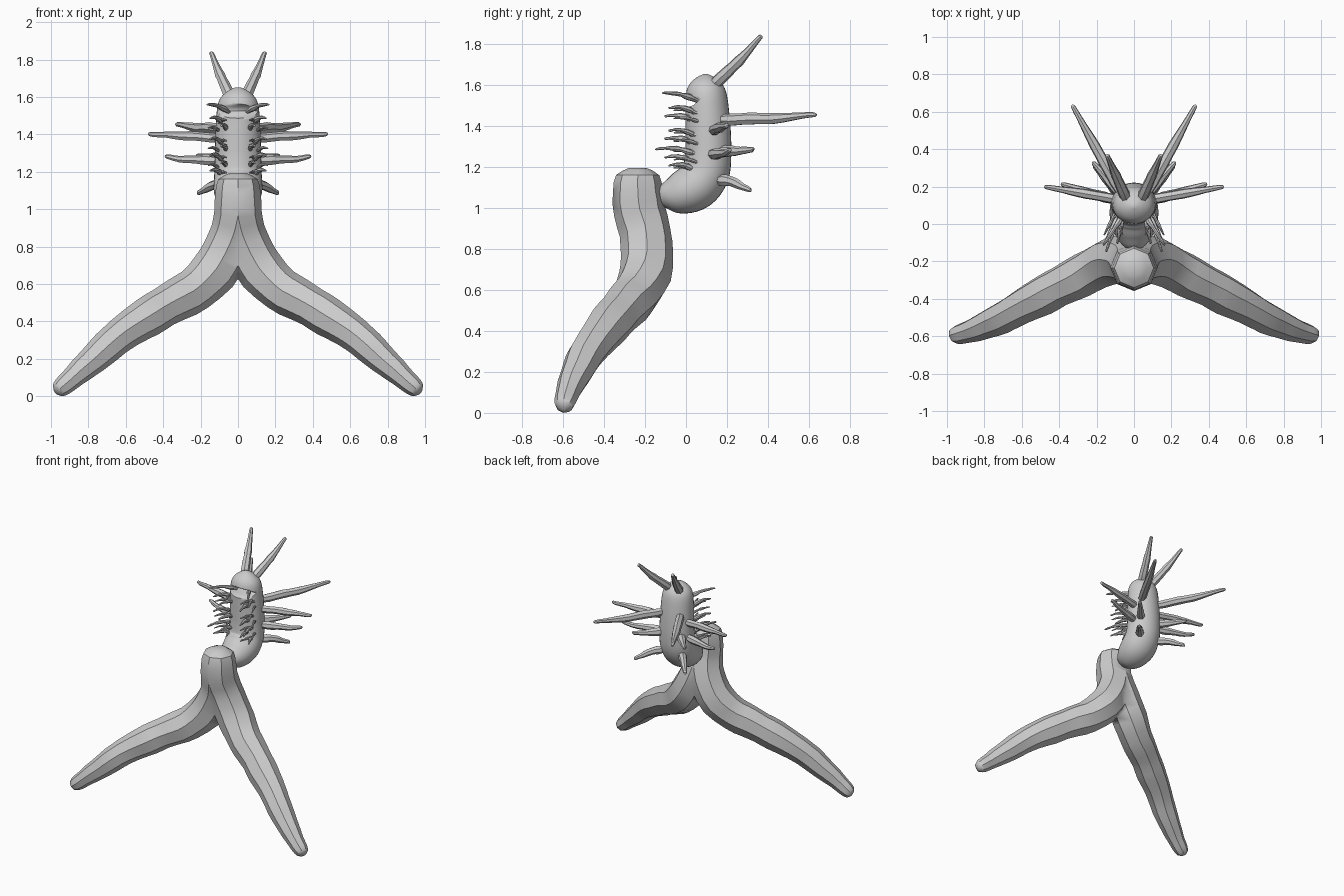
import bpy, bmesh, math, random
from mathutils import Vector

random.seed(4)
old = bpy.data.objects.get("Cube")
if old:
    bpy.data.objects.remove(old)

grey = bpy.data.materials.new("plain_grey")
grey.use_nodes = True
grey.diffuse_color = (0.6, 0.6, 0.6, 1)
grey.node_tree.nodes["Principled BSDF"].inputs["Base Color"].default_value = (0.6, 0.6, 0.6, 1)


def finish(name, bm, angle):
    """Turn a bmesh into a grey object, smooth below the given edge angle."""
    bmesh.ops.recalc_face_normals(bm, faces=bm.faces)
    mesh = bpy.data.meshes.new(name)
    bm.to_mesh(mesh)
    bm.free()
    mesh.materials.append(grey)
    for p in mesh.polygons:
        p.use_smooth = True
    mesh.set_sharp_from_angle(angle=math.radians(angle))
    ob = bpy.data.objects.new(name, mesh)
    bpy.context.collection.objects.link(ob)
    return ob


def refine(keys, steps):
    """Smoothly interpolate (x, y, z, radius) keys."""
    v = [Vector(k) for k in keys]
    out = []
    for i in range(len(v) - 1):
        a, b, c, d = v[max(i - 1, 0)], v[i], v[i + 1], v[min(i + 2, len(v) - 1)]
        for s in range(steps):
            t = s / steps
            out.append(b + (c - a) * 0.5 * t
                       + (2 * a - 5 * b + 4 * c - d) * 0.5 * t * t
                       + (3 * b - a - 3 * c + d) * 0.5 * t ** 3)
    return out + [v[-1]]


def tube(name, keys, ref, sides=8, steps=1, stretch=1.0, wobble=0.0, angle=30):
    """Capped tube; the first corner of each ring points along ref."""
    bm = bmesh.new()
    pts = refine(keys, steps)
    ref = Vector(ref)
    rings = []
    for i, p in enumerate(pts):
        tan = (pts[min(i + 1, len(pts) - 1)] - pts[max(i - 1, 0)]).xyz.normalized()
        u = (ref - tan * ref.dot(tan)).normalized()
        w = tan.cross(u)
        r = p.w * random.uniform(1 - wobble, 1 + wobble)
        ring = []
        for k in range(sides):
            a = math.tau * k / sides
            ring.append(bm.verts.new(p.xyz + u * (math.cos(a) * r * stretch) + w * (math.sin(a) * r)))
        rings.append(ring)
    for a, b in zip(rings, rings[1:]):
        for k in range(sides):
            n = (k + 1) % sides
            bm.faces.new((a[k], a[n], b[n], b[k]))
    bm.faces.new(rings[0])
    bm.faces.new(rings[-1])
    return finish(name, bm, angle)


def mirror(ob, bisect=False):
    m = ob.modifiers.new("mirror", 'MIRROR')
    m.use_bisect_axis[0] = bisect
    m.use_clip = bisect


def spike(name, base, tip, radius, bow=0.0, wobble=0.08):
    """Pair of slightly wavy tapering feelers."""
    a, b = Vector(base), Vector(tip)
    keys = []
    for t, f in ((0, .8), (.15, 1), (.35, 1.0), (.55, .85), (.75, .65), (.93, .48), (.985, .38), (1, .15)):
        p = a.lerp(b, t)
        p.z += bow * math.sin(math.pi * t) + random.uniform(-.1, .1) * radius
        keys.append((*p, radius * f))
    mirror(tube(name, keys, (0, 0, 1), sides=7, steps=2, wobble=wobble, angle=40))


# Curled body with a domed head
body = tube("body", [
    (0, -.132, 1.035, .012), (0, -.122, 1.04, .04), (0, -.09, 1.053, .072),
    (0, -.03, 1.07, .103), (0, .045, 1.105, .118), (0, .095, 1.17, .116),
    (0, .108, 1.26, .113), (0, .108, 1.36, .111), (0, .104, 1.46, .107),
    (0, .098, 1.55, .1), (0, .096, 1.6, .082), (0, .096, 1.635, .045),
    (0, .096, 1.652, .01)], (1, 0, 0), sides=32, steps=4, stretch=1.1)

# Wedge that opens the mouth
bm = bmesh.new()
wedge = [(-.1, 1.61), (-.02, 1.575), (.065, 1.525), (.035, 1.5), (-.02, 1.48), (-.1, 1.47)]
left = [bm.verts.new((-.2, y, z)) for y, z in wedge]
face = bm.faces.new(left)
side = bmesh.ops.extrude_face_region(bm, geom=[face])
bmesh.ops.translate(bm, vec=(.4, 0, 0),
                    verts=[g for g in side["geom"] if isinstance(g, bmesh.types.BMVert)])
cutter = finish("mouth_cutter", bm, 30)
cutter.hide_render = True
cutter.hide_viewport = True
cutter.display_type = 'WIRE'
cut = body.modifiers.new("mouth", 'BOOLEAN')
cut.operation = 'DIFFERENCE'
cut.object = cutter

# Two faceted legs joined in one hip column
legs = tube("legs", [
    (0, -.235, 1.195, .04), (0, -.235, 1.16, .105), (0, -.235, 1.08, .122), (0, -.225, .98, .128),
    (.02, -.2, .88, .126), (.065, -.19, .77, .128), (.13, -.2, .665, .128),
    (.23, -.25, .57, .118), (.32, -.295, .52, .116), (.4, -.335, .475, .108),
    (.48, -.38, .425, .108), (.56, -.42, .375, .1), (.63, -.46, .325, .093),
    (.7, -.5, .265, .088), (.77, -.53, .2, .078), (.84, -.56, .14, .068),
    (.9, -.58, .085, .058), (.945, -.592, .047, .05), (.965, -.598, .03, .038), (.975, -.602, .022, .015)],
    (0, -1, 0), sides=8, steps=2, wobble=0.015, angle=28)
mirror(legs, bisect=True)

# Antennae, then feelers round the back and sides
spike("antennae", (.035, .12, 1.59), (.145, .37, 1.84), .03, -.01)
spike("long_back_feelers", (.06, .15, 1.43), (.33, .635, 1.455), .031, -.008)
spike("upper_side_feelers", (.08, .13, 1.38), (.48, .2, 1.4), .027)
spike("lower_side_feelers", (.08, .12, 1.265), (.39, .215, 1.28), .027, -.01)
spike("middle_back_feelers", (.06, .15, 1.28), (.22, .33, 1.285), .028, -.008)
spike("low_back_feelers", (.07, .15, 1.14), (.215, .315, 1.085), .028, .01)

# Mouth whiskers and two columns of small chest whiskers
spike("mouth_whiskers", (.05, .06, 1.52), (.165, -.115, 1.56), .014, .012, .2)
for i, z in enumerate((1.48, 1.44, 1.37, 1.33, 1.28, 1.24, 1.2)):
    inner, outer = (.06, .09) if i % 2 else (.085, .15)
    reach = -.15 if i == 4 else -.085 - .02 * (i % 2)
    spike("chest_whiskers_%d" % (i + 1), (inner, .04, z - .015), (outer, reach, z + .005), .013, .014, .2)
    spike("fringe_whiskers_%d" % (i + 1), (.1, .06, z - .02), (.06 + .1 * (i % 2), -.06, z - .005), .009, .01, .2)
